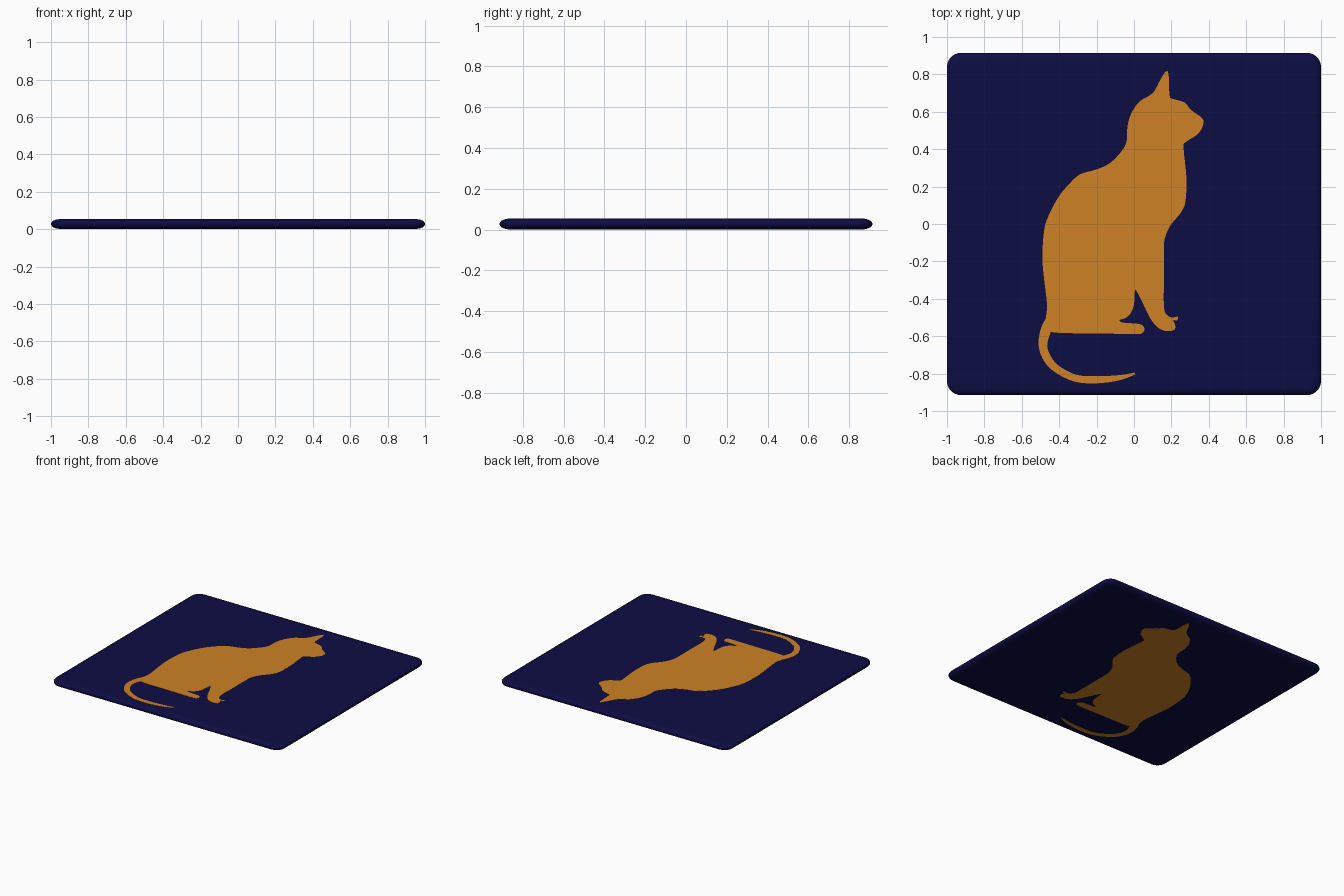
import bpy, bmesh, math
from mathutils import Vector

if "Cube" in bpy.data.objects:
    bpy.data.objects.remove(bpy.data.objects["Cube"])

HX, HY, H = 1.0, 0.915, 0.055   # mat half sizes and overall height
LIFT = 0.001                    # motif stands this far proud of the mat


def material(name, rgb):
    m = bpy.data.materials.new(name)
    m.diffuse_color = (*rgb, 1)
    m.use_nodes = True
    m.node_tree.nodes["Principled BSDF"].inputs["Base Color"].default_value = m.diffuse_color
    return m


navy = material("navy", (0.0040, 0.0040, 0.058))
orange = material("orange", (0.62, 0.225, 0.018))


def finish(name, bm, mat):
    bmesh.ops.recalc_face_normals(bm, faces=bm.faces[:])
    me = bpy.data.meshes.new(name)
    bm.to_mesh(me)
    bm.free()
    me.materials.append(mat)
    ob = bpy.data.objects.new(name, me)
    bpy.context.collection.objects.link(ob)
    return ob


def loft(name, rings, mat):
    """Join closed rings of equal length and cap both ends."""
    bm = bmesh.new()
    loops = [[bm.verts.new(p) for p in r] for r in rings]
    n = len(loops[0])
    for a, b in zip(loops, loops[1:]):
        for i in range(n):
            j = (i + 1) % n
            bm.faces.new((a[i], a[j], b[j], b[i]))
    bm.faces.new(loops[0][::-1])
    bm.faces.new(loops[-1])
    return finish(name, bm, mat)


def spline(pts, closed, steps=4):
    """Smooth curve through the points (Catmull-Rom)."""
    p = [Vector(q) for q in pts]
    n = len(p)
    get = (lambda i: p[i % n]) if closed else (lambda i: p[max(0, min(n - 1, i))])
    out = []
    for i in range(n if closed else n - 1):
        a, b, c, d = (get(i + k) for k in (-1, 0, 1, 2))
        for s in range(steps):
            t = s / steps
            out.append(0.5 * (2 * b + (c - a) * t + (2 * a - 5 * b + 4 * c - d) * t * t
                              + (3 * b - a - 3 * c + d) * t ** 3))
    if not closed:
        out.append(p[-1])
    return out


# Mat: rounded rectangle with a soft rolled edge
def mat_ring(inset, z, radius=0.075, steps=6):
    ring = []
    for k, (sx, sy) in enumerate(((1, 1), (-1, 1), (-1, -1), (1, -1))):
        for s in range(steps + 1):
            a = math.pi / 2 * (k + s / steps)
            r = radius - inset
            ring.append((sx * (HX - radius) + r * math.cos(a),
                         sy * (HY - radius) + r * math.sin(a), z))
    return ring


half = [(0.065, 0), (0.045, 0.0), (0.024, 0.004), (0.010, 0.010), (0.003, 0.018)]
top = H - LIFT
profile = ([(i, z + LIFT) for i, z in half] + [(0, H / 2)]
           + [(i, top - z) for i, z in reversed(half)])
body = loft("mat", [mat_ring(i, z) for i, z in profile], navy)
bpy.context.view_layer.objects.active = body
body.select_set(True)
bpy.ops.object.shade_smooth_by_angle(angle=math.radians(50))

# Seated cat silhouette, clockwise from the ear tip
cat = [(.17, .815), (.185, .80), (.19, .69), (.205, .67), (.27, .65), (.305, .61),
       (.365, .565), (.37, .53), (.34, .48), (.28, .44), (.265, .41), (.28, .25),
       (.275, .12), (.25, .06), (.20, 0), (.17, -.06), (.16, -.12), (.16, -.28),
       (.16, -.44), (.175, -.485), (.205, -.50), (.235, -.495), (.23, -.515),
       (.21, -.515), (.22, -.54), (.215, -.567), (.17, -.572), (.13, -.555),
       (.09, -.51), (.05, -.43), (.02, -.37), (.005, -.355), (0, -.43), (-.02, -.48),
       (-.05, -.505), (-.077, -.513), (-.06, -.527), (.03, -.535), (.055, -.557),
       (.045, -.583), (0, -.588), (-.20, -.585), (-.43, -.58), (-.475, -.55),
       (-.47, -.49), (-.465, -.43), (-.48, -.30), (-.49, -.18), (-.48, -.03),
       (-.45, .06), (-.40, .15), (-.35, .21), (-.29, .265), (-.20, .292),
       (-.13, .325), (-.07, .385), (-.04, .44), (-.035, .52), (-.015, .59),
       (.03, .655), (.10, .70), (.14, .77)]
cat_outline = [(v.x, v.y) for v in spline(cat, True)]

# Tail: centre line x, y and half width
tail = [(-.44, -.50, .025), (-.472, -.57, .028), (-.487, -.65, .023), (-.46, -.725, .022),
        (-.405, -.78, .020), (-.31, -.825, .019), (-.20, -.833, .019),
        (-.08, -.822, .014), (.006, -.799, .005)]
path = spline(tail, False)
left, right = [], []
for i, p in enumerate(path):
    d = (path[min(i + 1, len(path) - 1)] - path[max(i - 1, 0)]).to_2d().normalized()
    side = Vector((-d.y, d.x)) * p.z
    left.append(tuple(p.to_2d() + side))
    right.append(tuple(p.to_2d() - side))
tail_outline = left + right[::-1]

# Thin motif plates on both faces of the mat
for face, z0, z1 in (("top", H - 0.003, H), ("underside", 0, 0.003)):
    for part, outline in (("cat", cat_outline), ("tail", tail_outline)):
        loft(f"{part}_{face}", [[(x, y, z) for x, y in outline] for z in (z0, z1)], orange)
